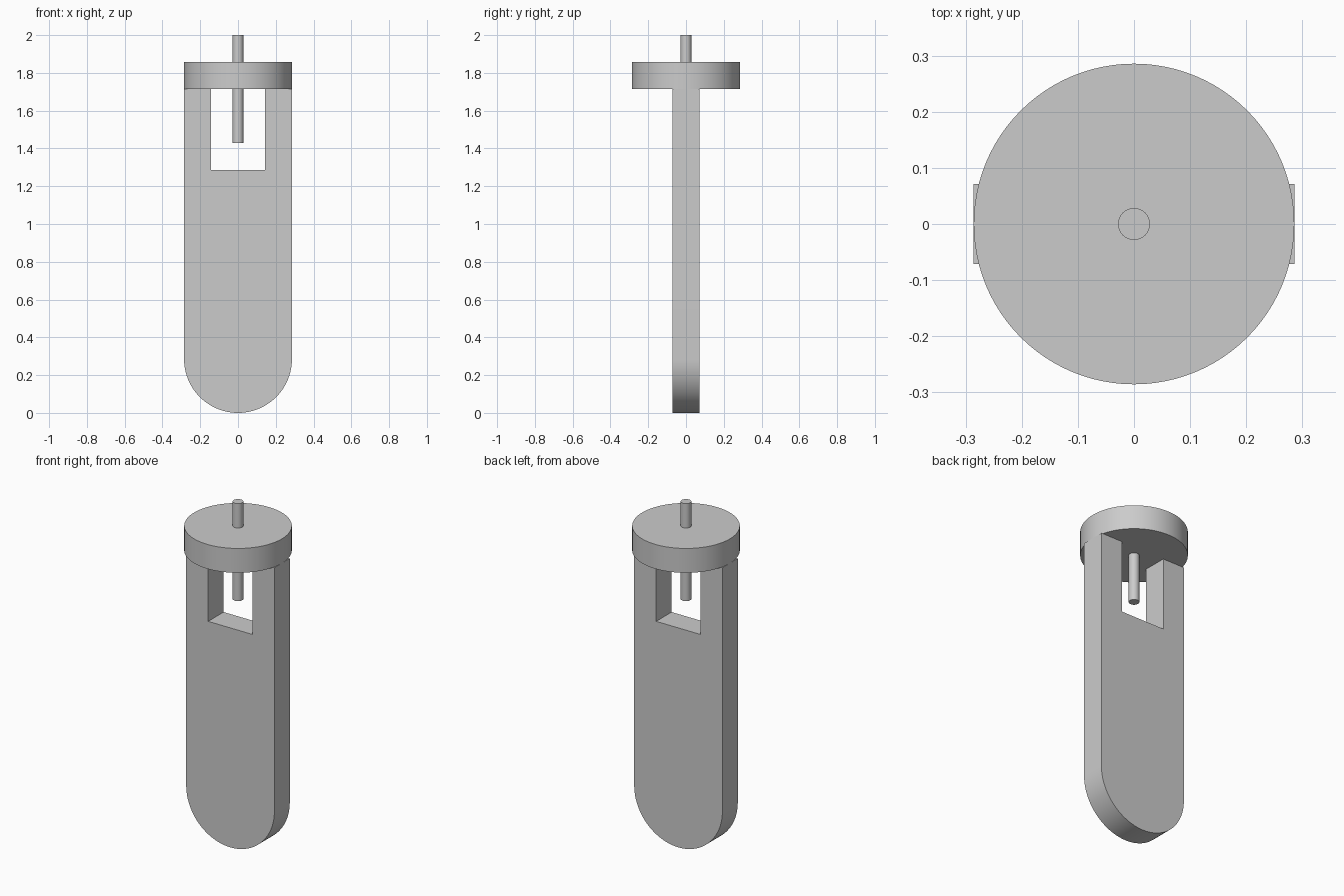
import bpy
import bmesh
from math import cos, sin, pi, radians

cube = bpy.data.objects.get("Cube")
if cube:
    bpy.data.objects.remove(cube, do_unlink=True)

U = 1 / 7                 # design module: plate thickness
R = 2 * U                 # cap radius and body half width
CAP_BOTTOM, CAP_TOP = 12 * U, 13 * U

grey = bpy.data.materials.new("plain grey")
grey.use_nodes = True
colour = (0.6, 0.6, 0.6, 1)
grey.diffuse_color = colour
grey.node_tree.nodes["Principled BSDF"].inputs["Base Color"].default_value = colour


def finish(obj):
    """Apply the material and smooth the curved walls."""
    obj.data.materials.append(grey)
    bpy.ops.object.select_all(action="DESELECT")
    obj.select_set(True)
    bpy.context.view_layer.objects.active = obj
    bpy.ops.object.shade_smooth_by_angle(angle=radians(30))


def cylinder(name, radius, bottom, top, sides):
    bpy.ops.mesh.primitive_cylinder_add(
        vertices=sides, radius=radius, depth=top - bottom,
        location=(0, 0, (bottom + top) / 2))
    obj = bpy.context.object
    obj.name = name
    finish(obj)


def extruded_plate(name, outline, thickness):
    """Extrude an x-z outline evenly about y = 0."""
    bm = bmesh.new()
    face = bm.faces.new([bm.verts.new((x, -thickness / 2, z)) for x, z in outline])
    extruded = bmesh.ops.extrude_face_region(bm, geom=[face])["geom"]
    moved = [v for v in extruded if isinstance(v, bmesh.types.BMVert)]
    bmesh.ops.translate(bm, verts=moved, vec=(0, thickness, 0))
    bmesh.ops.recalc_face_normals(bm, faces=bm.faces)
    mesh = bpy.data.meshes.new(name)
    bm.to_mesh(mesh)
    bm.free()
    obj = bpy.data.objects.new(name, mesh)
    bpy.context.collection.objects.link(obj)
    finish(obj)


# Flat body: rounded lower end, two prongs around an open slot at the top
steps = 48
arc = [(R * cos(pi + pi * i / steps), R + R * sin(pi + pi * i / steps))
       for i in range(steps + 1)]
slot = [(R, CAP_BOTTOM), (U, CAP_BOTTOM), (U, 9 * U),
        (-U, 9 * U), (-U, CAP_BOTTOM), (-R, CAP_BOTTOM)]
extruded_plate("forked_body", arc + slot, U)

# Round cap resting on the prongs
cylinder("round_cap", R, CAP_BOTTOM, CAP_TOP, 96)

# Thin pin passing through the cap into the slot
cylinder("centre_pin", U / 5, 10 * U, 14 * U, 32)
